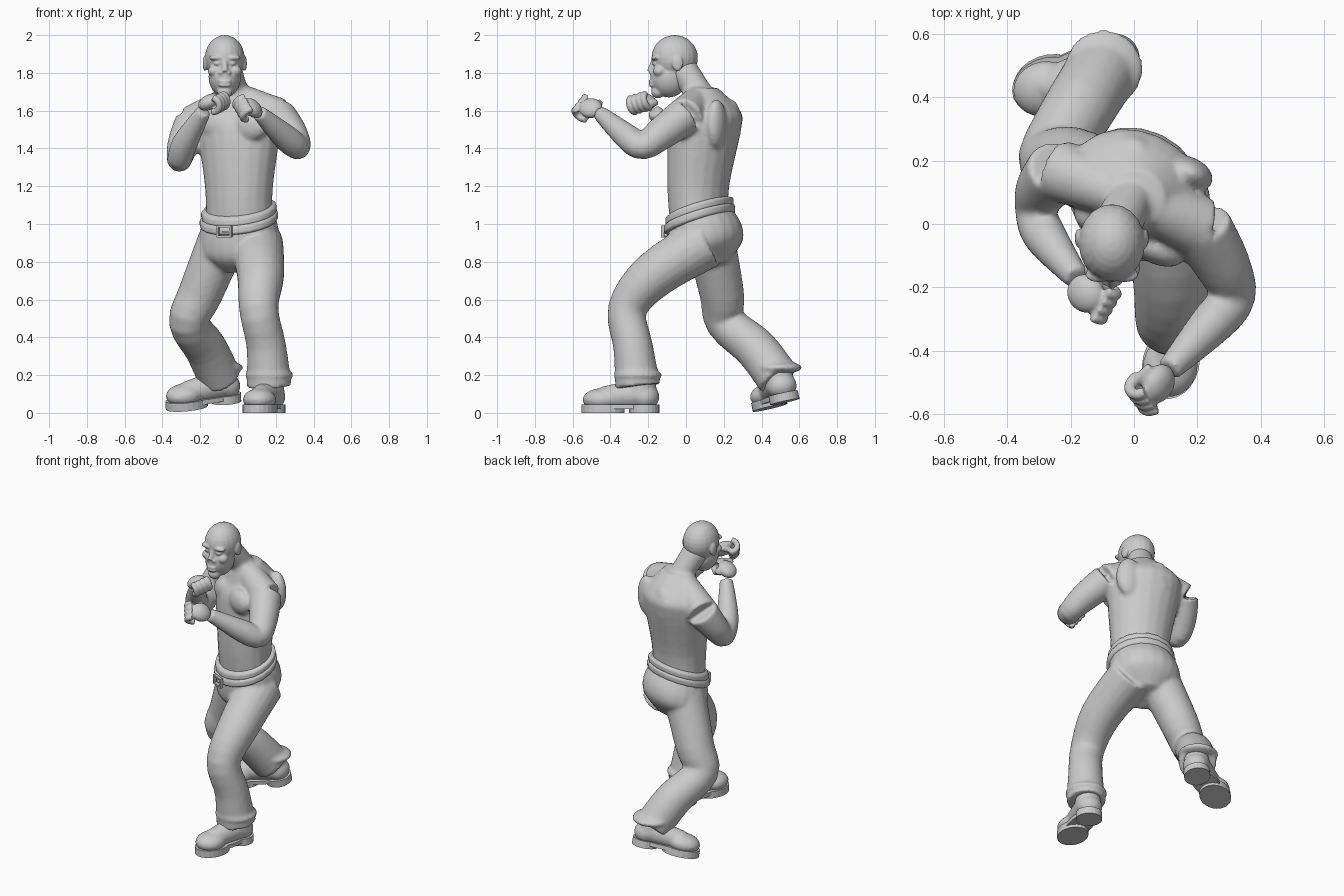
import bpy, bmesh
from math import sin, cos, pi, radians
from mathutils import Vector, Matrix

default_cube = bpy.data.objects.get("Cube")
if default_cube:
    bpy.data.objects.remove(default_cube)

# The trunk is twisted so that the left shoulder leads
TWIST = Matrix.Rotation(radians(-25), 3, 'Z')
SIDES = (-1, 1)


def spline(rows, steps=4):
    """Smooth curve through rows of four values."""
    keys = [Vector(row) for row in rows]
    keys = [keys[0]] + keys + [keys[-1]]
    for before, start, end, after in zip(keys, keys[1:], keys[2:], keys[3:]):
        for step in range(steps):
            t = step / steps
            leave, arrive = (end - before) / 2, (after - start) / 2
            bend = (end - start) * 3 - leave * 2 - arrive
            settle = (start - end) * 2 + leave + arrive
            yield start + leave * t + bend * t ** 2 + settle * t ** 3
    yield keys[-1]


def loft(bm, sections, sides=20):
    """Skin a chain of ellipses, each a centre and two half axes."""
    angles = [2 * pi * i / sides for i in range(sides)]
    rings = [[bm.verts.new(centre + u * cos(a) + v * sin(a)) for a in angles]
             for centre, u, v in sections]
    for low, high in zip(rings, rings[1:]):
        for i in range(sides):
            bm.faces.new((low[i - 1], low[i], high[i], high[i - 1]))
    bm.faces.new(rings[0])
    bm.faces.new(rings[-1])


def tube(bm, joints):
    """Round limb through joints of x, y, z, radius."""
    points = list(spline(joints))
    sections = []
    for i, point in enumerate(points):
        ahead = points[min(i + 1, len(points) - 1)]
        behind = points[max(i - 1, 0)]
        along = (ahead - behind).xyz.normalized()
        across = along.cross(Vector((1, .3, 0))).normalized()
        sections.append((point.xyz, across * point.w, along.cross(across) * point.w))
    loft(bm, sections)


def column(bm, rows, tilt=0):
    """Upright twisted form from rows of height, half width, half depth, y."""
    across = TWIST @ Vector((1, 0, 0))
    back = TWIST @ Vector((0, 1, 0)) + Vector((0, 0, tilt))
    loft(bm, [(Vector((.005, y, z)), across * width, back * depth)
              for z, width, depth, y in spline(rows)])


def ball(bm, centre, size, turn=Matrix.Identity(3)):
    matrix = Matrix.LocRotScale(Vector(centre), turn.to_quaternion(), Vector(size))
    bmesh.ops.create_uvsphere(bm, u_segments=20, v_segments=14, radius=1, matrix=matrix)


def block(bm, centre, size):
    matrix = Matrix.LocRotScale(Vector(centre), None, Vector(size))
    bmesh.ops.create_cube(bm, size=1, matrix=matrix)


def finish(name, bm, voxel=0):
    """Make the object; a voxel size fuses its overlapping volumes."""
    bmesh.ops.recalc_face_normals(bm, faces=bm.faces)
    mesh = bpy.data.meshes.new(name)
    bm.to_mesh(mesh)
    bm.free()
    ob = bpy.data.objects.new(name, mesh)
    bpy.context.scene.collection.objects.link(ob)
    if voxel:
        fuse = ob.modifiers.new("Fuse", 'REMESH')
        fuse.mode = 'VOXEL'
        fuse.voxel_size = voxel
        fuse.use_smooth_shade = True
        relax = ob.modifiers.new("Relax", 'SMOOTH')
        relax.factor = .5
        relax.iterations = 4
    return ob


# Torso: waist, ribs, chest, shoulders, neck base
bm = bmesh.new()
column(bm, [(1, .18, .15, .07), (1.2, .185, .16, .065), (1.5, .225, .185, .1),
            (1.6, .2, .16, .12), (1.72, .09, .09, .08)])
for side in SIDES:
    chest = TWIST @ Vector((side * .09, -.04, 1.52))
    blade = TWIST @ Vector((side * .09, .22, 1.53))
    ball(bm, chest, (.1, .05, .08), TWIST)
    ball(bm, blade, (.08, .05, .13), TWIST)

# Neck and arms: shoulder, elbow, forearm, wrist
nape = (-.01, .08, 1.68, .07)
tube(bm, [nape, (-.06, -.02, 1.82, .08)])
left_arm = [(.21, -.01, 1.57, .1), (.28, -.13, 1.48, .088), (.315, -.23, 1.41, .07),
            (.25, -.31, 1.46, .07), (.11, -.46, 1.59, .04)]
right_arm = [(-.24, .17, 1.53, .1), (-.29, .11, 1.42, .085), (-.31, .04, 1.34, .066),
             (-.28, -.04, 1.43, .068), (-.18, -.17, 1.6, .04)]
for arm in (left_arm, right_arm):
    tube(bm, arm)
    tube(bm, [nape, arm[0]])
finish("torso_and_arms", bm, .012)

# Head: skull, jaw, chin, nose
bm = bmesh.new()
ball(bm, (0, 0, .03), (.105, .123, .12))
ball(bm, (0, -.03, -.07), (.086, .1, .11))
ball(bm, (0, -.09, -.15), (.04, .035, .035))
tube(bm, [(0, -.11, .02, .012), (0, -.13, -.045, .018)])

# Brows, eyes, cheeks, nostrils, ears and lips
for side in SIDES:
    ball(bm, (side * .04, -.1, .03), (.045, .025, .015))
    ball(bm, (side * .04, -.1, 0), (.02, .02, .012))
    ball(bm, (side * .055, -.08, -.04), (.035, .035, .03))
    ball(bm, (side * .02, -.12, -.05), (.014, .016, .012))
    ball(bm, (side * .105, .015, 0), (.012, .03, .042))
    ball(bm, (0, -.12, -.105 + side * .01), (.036, .018, .01))
head = finish("head", bm, .006)
head.location = (-.07, -.06, 1.85)


# Fists: local x runs across the knuckles, y along the forearm, z out of the palm
def fist(name, centre, aim, palm, thumb_side):
    bm = bmesh.new()
    ball(bm, (0, -.01, -.01), (.06, .065, .04))
    arc = [pi * (i / 4 - .3) for i in range(5)]
    for finger in range(4):
        x = (finger - 1.5) * .03
        tube(bm, [(x, .03 + .04 * cos(a), .01 + .04 * sin(a), .018) for a in arc])
    tube(bm, [(thumb_side * (.06 - .01 * i), .06 * sin(i / 2) - .03, .02 * i, .018)
              for i in range(4)])
    forward = Vector(aim).normalized()
    across = forward.cross(Vector(palm)).normalized()
    frame = Matrix((across, forward, across.cross(forward))).transposed()
    hand = finish(name, bm, .006)
    hand.matrix_world = Matrix.Translation(centre) @ frame.to_4x4()


fist("left_fist", (.065, -.51, 1.61), (-.5, -.75, .3), (-.6, .3, -.6), -1)
fist("right_fist", (-.14, -.225, 1.64), (.7, -.5, .35), (.3, .1, -.9), 1)

# Trousers: seat, then hip, thigh, knee, calf, cuff
bm = bmesh.new()
column(bm, [(.77, .1, .1, .12), (.86, .205, .18, .115), (.95, .215, .19, .1),
            (1.05, .19, .16, .07)], tilt=.3)
left_leg = [(.1, .1, .9, .14), (.12, -.17, .73, .125), (.11, -.31, .55, .104),
            (.15, -.28, .35, .105), (.165, -.255, .14, .12)]
right_leg = [(-.08, .13, .92, .13), (-.2, .19, .63, .118), (-.26, .21, .48, .106),
             (-.17, .37, .34, .113), (-.095, .49, .18, .115)]
for leg in (left_leg, right_leg):
    tube(bm, leg)
    x, y, z, radius = leg[-1]
    ball(bm, (x, y, z + .06), (radius * 1.08, radius * 1.08, .035))
finish("trousers", bm, .012)

# Waistband above a slightly wider belt, both with rounded rims
for name, height, width in (("waistband", 1.065, .205), ("belt", 1.025, .213)):
    bm = bmesh.new()
    profile = [cos(pi * i / 8) for i in range(9)]
    column(bm, [(height + .028 * t, width - .02 * t ** 4, width - .028 - .02 * t ** 4, .072)
                for t in profile], tilt=.34)
    band = finish(name, bm)
    band.data.shade_smooth()

# Buckle: frame of four bars and a prong
bm = bmesh.new()
block(bm, (.015, 0, 0), (.05, .018, .008))
for side in SIDES:
    block(bm, (0, 0, side * .026), (.084, .018, .01))
    block(bm, (side * .038, 0, 0), (.01, .018, .06))
buckle = finish("buckle", bm)
buckle.matrix_world = Matrix.Translation((-.073, -.107, .96)) @ TWIST.to_4x4()


# Boots: toe towards local -y, ankle above the origin
def boot(side, location, turn):
    upper = bmesh.new()
    tube(upper, [(0, .02, .1, .08), (0, -.1, .09, .07), (0, -.2, .08, .06)])
    tube(upper, [(0, .01, .08, .08), (0, .01, .2, .075)])
    ball(upper, (0, .03, .085), (.08, .075, .07))
    ball(upper, (0, -.21, .07), (.088, .1, .06))

    # Sole: shank, forefoot and heel slabs
    sole = bmesh.new()
    for y, length, width, bottom in ((-.1, .2, .075, .02), (-.2, .115, .09, 0), (.025, .08, .08, 0)):
        matrix = Matrix.LocRotScale(Vector((0, y, (bottom + .045) / 2)), None,
                                    Vector((width, length, .045 - bottom)))
        bmesh.ops.create_cone(sole, cap_ends=True, segments=24, radius1=1, radius2=1,
                              depth=1, matrix=matrix)
    for ob in (finish(side + "_boot", upper, .01), finish(side + "_boot_sole", sole)):
        ob.location = location
        ob.rotation_euler = [radians(angle) for angle in turn]


boot("left", (.165, -.245, 0), (0, 0, -14))
boot("right", (-.085, .515, .055), (8, 10, -68))
